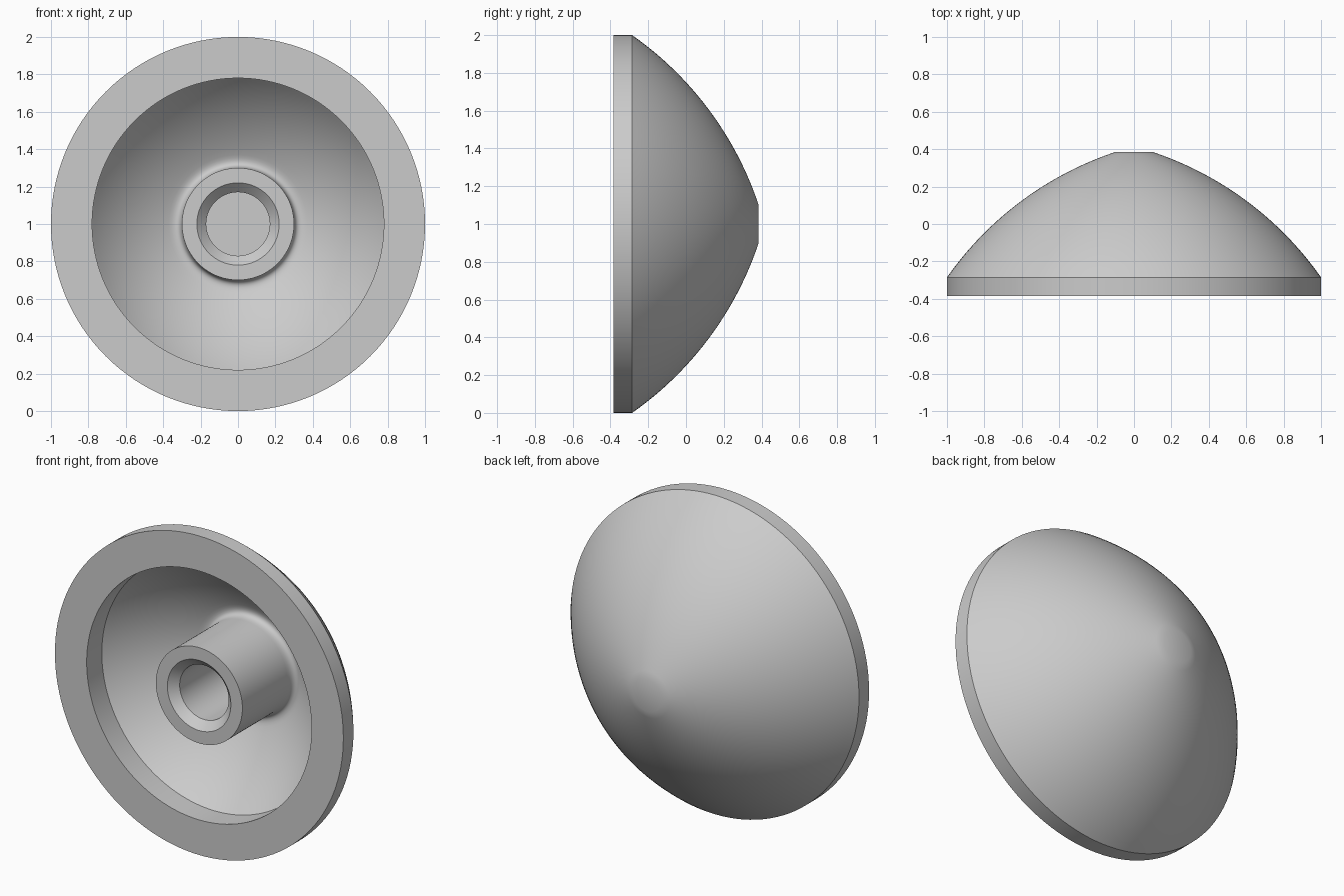
import bpy
import bmesh
import math
from mathutils import Vector, Matrix

if "Cube" in bpy.data.objects:
    bpy.data.objects.remove(bpy.data.objects["Cube"], do_unlink=True)

SEGMENTS = 128


def arc(start, end, sag, steps):
    """Points (radius, y) of a circular arc bulging outward and back by sag."""
    a, b = Vector(start), Vector(end)
    chord = b - a
    half = chord.length / 2
    radius = (half * half + sag * sag) / (2 * sag)
    normal = Vector((chord.y, -chord.x)).normalized()
    centre = (a + b) / 2 + normal * (sag - radius)
    spread = 2 * math.asin(half / radius)
    first = math.atan2(a.y - centre.y, a.x - centre.x)
    return [(centre.x + radius * math.cos(first + spread * i / steps),
             centre.y + radius * math.sin(first + spread * i / steps))
            for i in range(steps + 1)]


def fillet(start, corner, end, steps):
    """Points of a quadratic curve rounding a corner."""
    a, c, b = Vector(start), Vector(corner), Vector(end)
    return [tuple(a * (1 - t) ** 2 + c * 2 * t * (1 - t) + b * t * t)
            for t in (i / steps for i in range(steps + 1))]


def lathe(name, profile, material):
    """Spin a (radius, y) profile about the y axis, raised to z = 1."""
    bm = bmesh.new()
    verts = [bm.verts.new((r, y, 0)) for r, y in profile]
    edges = [bm.edges.new(pair) for pair in zip(verts, verts[1:])]
    bmesh.ops.spin(bm, geom=verts + edges, cent=(0, 0, 0), axis=(0, 1, 0),
                   angle=math.tau, steps=SEGMENTS)
    bmesh.ops.remove_doubles(bm, verts=bm.verts, dist=0.0001)
    bmesh.ops.recalc_face_normals(bm, faces=bm.faces)
    bmesh.ops.transform(bm, matrix=Matrix.Translation((0, 0, 1)), verts=bm.verts)
    mesh = bpy.data.meshes.new(name)
    bm.to_mesh(mesh)
    bm.free()
    mesh.materials.append(material)
    obj = bpy.data.objects.new(name, mesh)
    bpy.context.collection.objects.link(obj)
    bpy.ops.object.select_all(action="DESELECT")
    obj.select_set(True)
    bpy.context.view_layer.objects.active = obj
    bpy.ops.object.shade_smooth_by_angle(angle=math.radians(30))
    return obj


grey = bpy.data.materials.new("light_grey")
grey.use_nodes = True
colour = (0.6, 0.6, 0.6, 1)
grey.diffuse_color = colour
grey.node_tree.nodes["Principled BSDF"].inputs["Base Color"].default_value = colour

# Outer shell: flat tip, domed back, straight rim
front = -0.385
profile = [(0, 0.385)]
profile += reversed(arc((1, -0.285), (0.1, 0.385), 0.09, 24))
profile += [(1, front), (0.78, front)]
# Hollow dish blending into the hub
profile += arc((0.78, -0.235), (0.37, 0.105), 0.03, 16)
profile += fillet((0.37, 0.105), (0.3, 0.14), (0.3, 0.06), 8)[1:]
# Hub face, chamfered mouth and blind bore
profile += [(0.3, front), (0.22, front), (0.17, front + 0.05), (0.17, 0.2), (0, 0.2)]

lathe("domed_knob", profile, grey)
